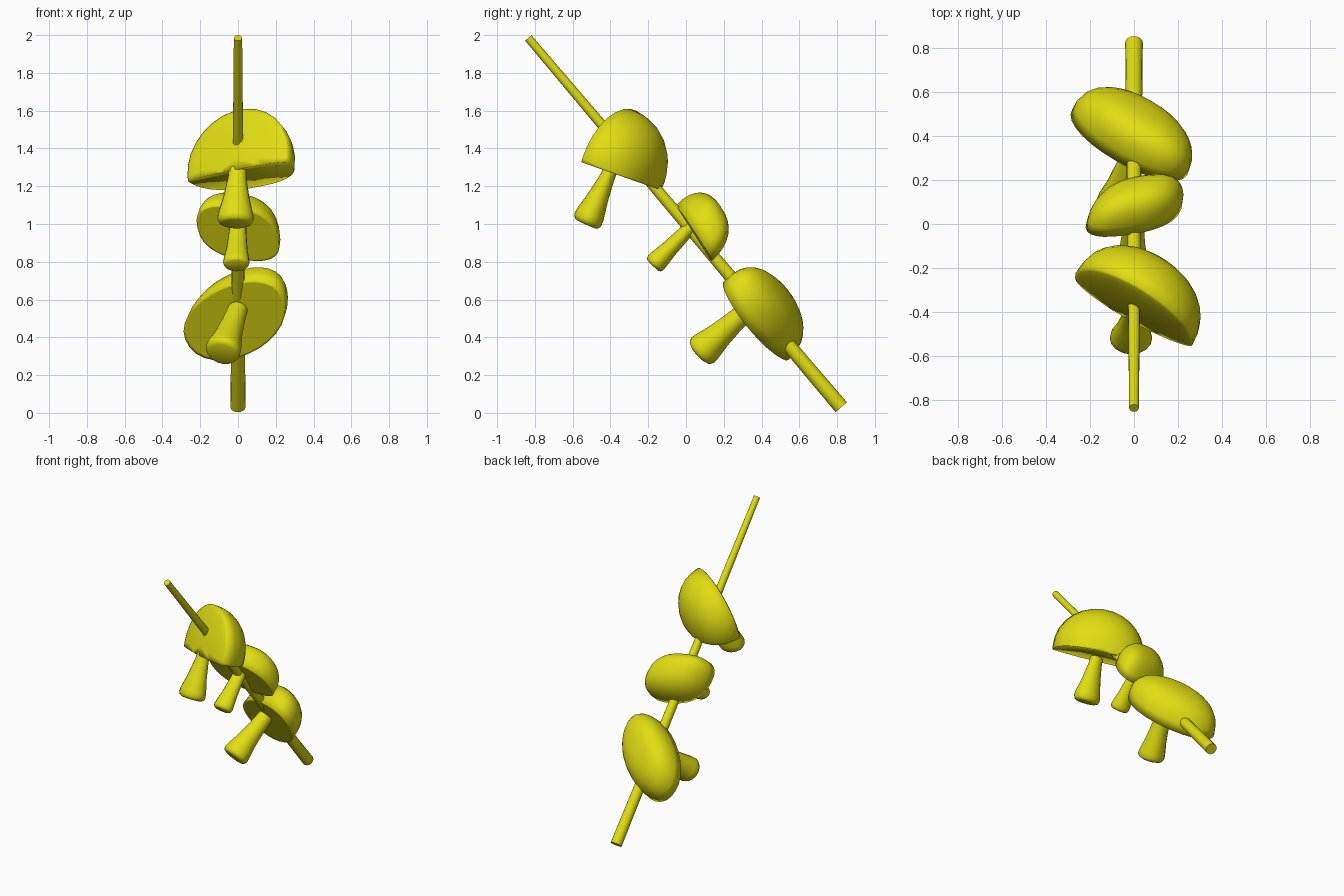
import bpy, bmesh, math
from mathutils import Vector

if "Cube" in bpy.data.objects:
    bpy.data.objects.remove(bpy.data.objects["Cube"])

yellow = bpy.data.materials.new("mushroom_yellow")
yellow.diffuse_color = (0.76, 0.73, 0.006, 1)
yellow.use_nodes = True
yellow.node_tree.nodes["Principled BSDF"].inputs["Base Color"].default_value = yellow.diffuse_color


def finish(bm, name, angle=40):
    """Turn a bmesh into a named, shaded object."""
    bmesh.ops.recalc_face_normals(bm, faces=bm.faces)
    mesh = bpy.data.meshes.new(name)
    bm.to_mesh(mesh)
    bm.free()
    mesh.materials.append(yellow)
    ob = bpy.data.objects.new(name, mesh)
    bpy.context.collection.objects.link(ob)
    bpy.ops.object.select_all(action='DESELECT')
    ob.select_set(True)
    bpy.context.view_layer.objects.active = ob
    bpy.ops.object.shade_smooth_by_angle(angle=math.radians(angle))
    return ob


def loft(bm, rings):
    """Join rings of equal length with quads."""
    for a, b in zip(rings, rings[1:]):
        n = len(a)
        for i in range(n):
            j = (i + 1) % n
            bm.faces.new((a[i], a[j], b[j], b[i]))


def tube(name, start, end, profile, sides=14, widen=1.0):
    """Round tube from start to end; profile is (fraction, radius)."""
    start, end = Vector(start), Vector(end)
    axis = (end - start).normalized()
    across = Vector((1, 0, 0))
    across = (across - axis * across.dot(axis)).normalized()
    other = axis.cross(across)
    bm = bmesh.new()
    rings = []
    for t, r in profile:
        c = start.lerp(end, t)
        rings.append([bm.verts.new(c + across * (r * widen * math.cos(k * math.tau / sides))
                                   + other * (r * math.sin(k * math.tau / sides)))
                      for k in range(sides)])
    loft(bm, rings)
    bm.faces.new(rings[0])
    bm.faces.new(rings[-1])
    return finish(bm, name)


def power(v, e):
    return math.copysign(abs(v) ** e, v)


def half_cap(name, centre, width, up, depth, square=1.0, full=0.92,
             top=1.0, bulge=0.0, underside=None, sides=28):
    """Sliced cap: skewed, squared half dome; bulge swells the cut face."""
    c, a, b, n = map(Vector, (centre, width, up, depth))
    bm = bmesh.new()

    def ring(r, d):
        verts = []
        for k in range(sides):
            u = power(math.cos(k * math.tau / sides), square)
            v = power(math.sin(k * math.tau / sides), square)
            v *= top if v > 0 else 1
            verts.append(bm.verts.new(c + (a * u + b * v) * r + n * d))
        return verts

    steps = 8
    rings = [ring(r, -bulge * (1 - r * r) ** 0.7) for r in (0.4, 0.7, 0.86, 0.95)]
    for i in range(steps):
        p = i / steps * math.pi / 2
        rings.append(ring(math.cos(p) ** full, math.sin(p) ** full))
    loft(bm, rings)
    for last, d in ((rings[0], -bulge), (rings[-1], 1.0)):
        tip = bm.verts.new(c + n * d)
        for k in range(sides):
            bm.faces.new((last[k], last[(k + 1) % sides], tip))
    # trim the underside and hollow it a little
    if underside:
        point, normal = underside
        cut = bmesh.ops.bisect_plane(bm, geom=bm.verts[:] + bm.edges[:] + bm.faces[:],
                                     plane_co=point, plane_no=normal, clear_outer=True)
        edges = [e for e in cut["geom_cut"] if isinstance(e, bmesh.types.BMEdge)]
        filled = bmesh.ops.holes_fill(bm, edges=edges, sides=0)["faces"]
        for v in bmesh.ops.poke(bm, faces=filled)["verts"]:
            v.co -= Vector(normal) * 0.03
    return finish(bm, name, 120)


# tapered skewer
tube("skewer", (0, -0.835, 1.985), (0, 0.822, 0.03), [(0, 0.022), (1, 0.04)], 16)

# sliced caps, from the top of the skewer down
half_cap("upper_cap", (0, -0.385, 1.33), (0.265, -0.163, 0.02), (0.04, 0.09, 0.28),
         (0.12, 0.205, -0.11), full=0.87, bulge=0.15,
         underside=((0, -0.34, 1.252), (0, -0.33, -0.94)))
half_cap("middle_cap", (0, 0.04, 0.95), (0.215, 0.03, -0.03), (-0.03, -0.09, 0.14),
         (0.03, 0.145, 0.14), square=0.8, full=0.8)
half_cap("lower_cap", (-0.02, 0.37, 0.5), (0.26, -0.15, 0.11), (-0.07, -0.1, 0.19),
         (0.06, 0.145, 0.155), square=0.95, full=0.77, top=0.85)

# flared stems with rounded ends
for name, start, end, r0, r1, widen in (
        ("upper_stem", (0, -0.37, 1.35), (-0.015, -0.53, 1.0), 0.035, 0.079, 1.22),
        ("middle_stem", (0, 0.04, 1.0), (-0.01, -0.175, 0.78), 0.034, 0.056, 1.25),
        ("lower_stem", (0, 0.33, 0.55), (-0.085, 0.07, 0.315), 0.05, 0.09, 1.05)):
    tube(name, start, end,
         [(0, r0), (0.3, r0 * 1.15), (0.6, (r0 + r1) / 2), (0.85, r1 * 0.97),
          (0.93, r1), (0.98, r1 * 0.9), (1, r1 * 0.72)], 16, widen)
